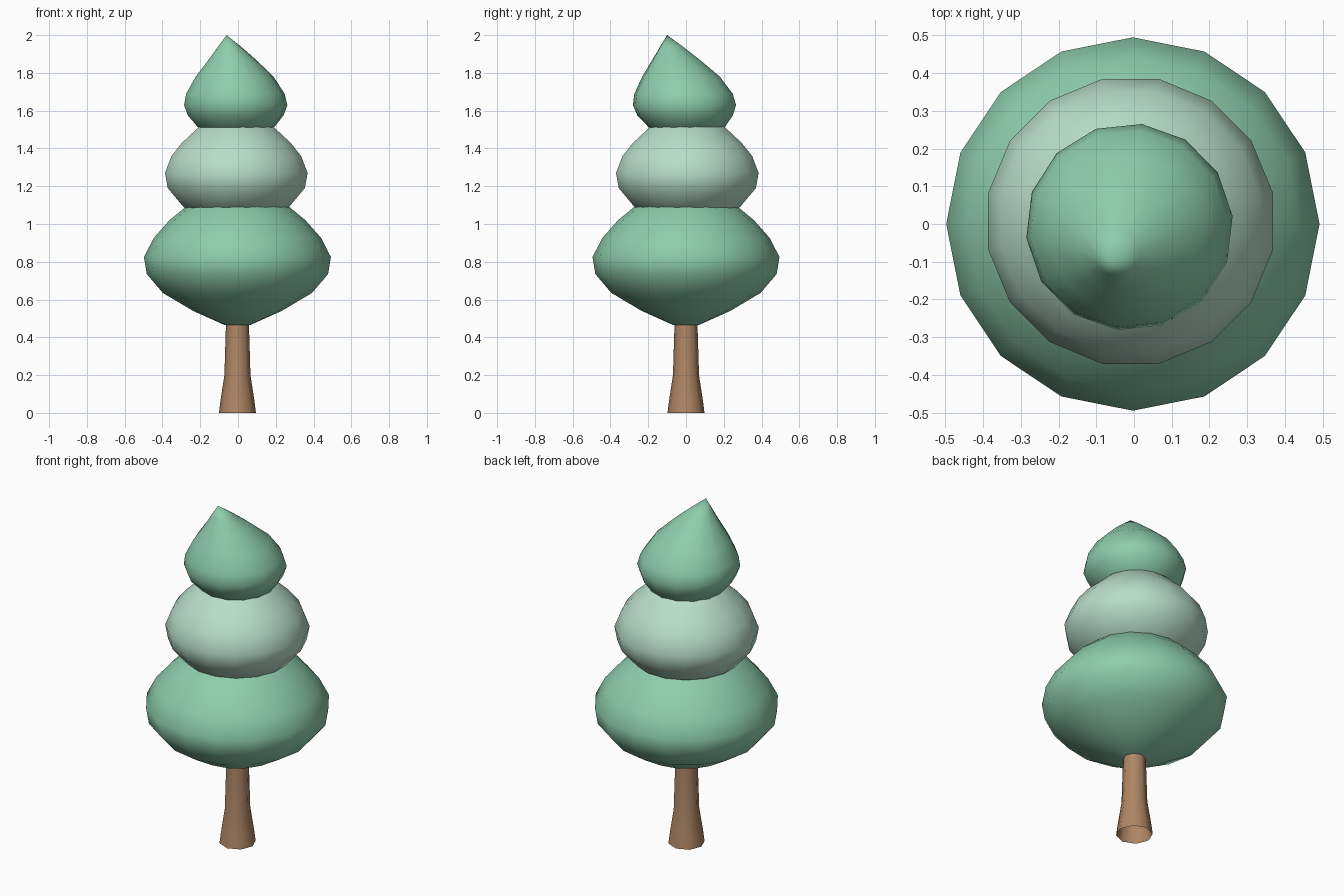
import bpy
import bmesh
from math import cos, sin, pi, radians

cube = bpy.data.objects.get("Cube")
if cube:
    bpy.data.objects.remove(cube, do_unlink=True)


def material(name, colour):
    mat = bpy.data.materials.new(name)
    mat.use_nodes = True
    mat.diffuse_color = (*colour, 1)
    mat.node_tree.nodes["Principled BSDF"].inputs["Base Color"].default_value = (*colour, 1)
    return mat


def lathe(name, rings, sides, turn, mat, cap_bottom=True, cap_top=True):
    """Loft rings of (z, radius, centre x, centre y); zero radius is a point."""
    bm = bmesh.new()
    loops = []
    for z, r, cx, cy in rings:
        if r == 0:
            loops.append([bm.verts.new((cx, cy, z))] * sides)
            continue
        angles = [2 * pi * i / sides + radians(turn) for i in range(sides)]
        loops.append([bm.verts.new((cx + r * cos(a), cy + r * sin(a), z)) for a in angles])
    for low, high in zip(loops, loops[1:]):
        for i in range(sides):
            j = (i + 1) % sides
            corners = dict.fromkeys((low[i], low[j], high[j], high[i]))
            bm.faces.new(list(corners))
    if cap_bottom:
        bm.faces.new(loops[0][::-1])
    if cap_top and rings[-1][1] > 0:
        bm.faces.new(loops[-1])
    mesh = bpy.data.meshes.new(name)
    bm.to_mesh(mesh)
    bm.free()
    obj = bpy.data.objects.new(name, mesh)
    bpy.context.collection.objects.link(obj)
    mesh.materials.append(mat)
    bpy.ops.object.select_all(action="DESELECT")
    obj.select_set(True)
    bpy.context.view_layer.objects.active = obj
    bpy.ops.object.shade_smooth_by_angle(angle=radians(60))
    return obj


def centred(profile, cx, cy):
    return [(z, r, cx, cy) for z, r in profile]


green = material("leaf green", (0.27, 0.61, 0.42))
pale = material("pale leaf green", (0.48, 0.72, 0.59))
brown = material("bark brown", (0.43, 0.24, 0.13))

# Flared trunk, open underneath
trunk = [(0, .098), (.07, .089), (.2, .069), (.4, .063), (.55, .058)]
lathe("trunk", centred(trunk, -.003, 0), 8, 0, brown, cap_bottom=False)

# Wide lower foliage
lower = [(.466, .07), (.54, .235), (.635, .395), (.735, .48), (.825, .495),
         (.926, .443), (1.02, .36), (1.09, .275), (1.16, .15)]
lathe("lower_foliage", centred(lower, -.003, 0), 16, 0, green)

# Pale middle foliage
middle = [(1.05, .2), (1.09, .285), (1.19, .37), (1.27, .385), (1.36, .35),
          (1.43, .293), (1.515, .2), (1.57, .1)]
lathe("middle_foliage", centred(middle, -.009, .007), 16, 11.25, pale)

# Top foliage with a leaning tip
top = [(1.47, .12, -.01, 0), (1.505, .197, -.01, .005), (1.575, .255, -.012, -.005),
       (1.63, .275, -.012, -.008), (1.69, .262, -.014, -.013), (1.78, .207, -.018, -.026),
       (1.87, .126, -.03, -.053), (1.94, .06, -.045, -.077), (2.0, 0, -.06, -.1)]
lathe("top_foliage", top, 14, 6, green)
